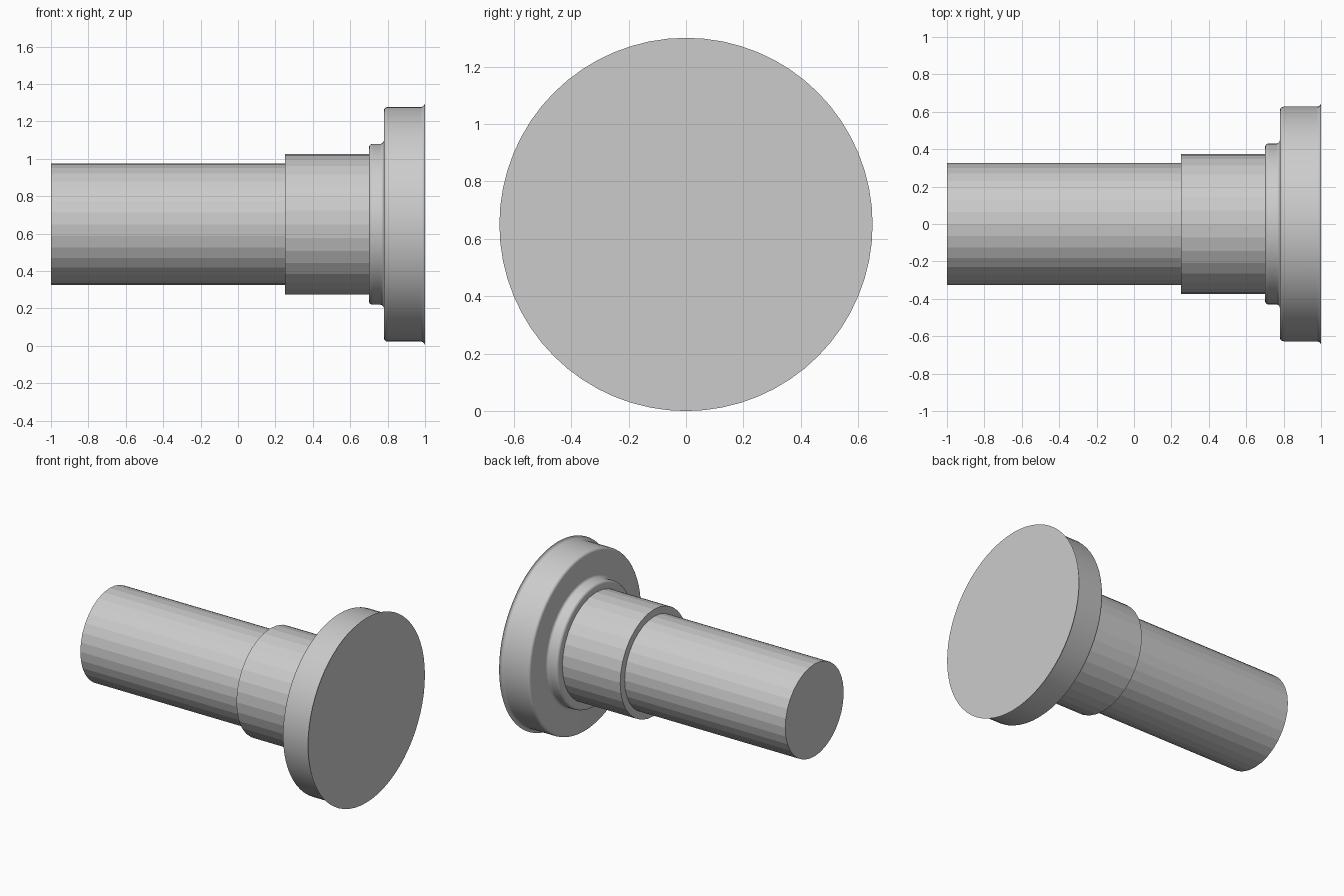
import bpy, bmesh, math

if "Cube" in bpy.data.objects:
    bpy.data.objects.remove(bpy.data.objects["Cube"])

AXIS_Z = 0.65


def arc(cx, cr, rad, a0, a1, n=5):
    """Profile points (x, radius) along a small fillet arc, angles in degrees."""
    pts = []
    for i in range(n + 1):
        a = math.radians(a0 + (a1 - a0) * i / n)
        pts.append((cx + rad * math.cos(a), cr + rad * math.sin(a)))
    return pts


def turned(name, profile, sides, smooth):
    """Revolve a profile about the horizontal x axis and cap both ends."""
    bm = bmesh.new()
    rings = []
    for x, r in profile:
        rings.append([bm.verts.new((x, r * math.cos(2 * math.pi * k / sides),
                                    AXIS_Z + r * math.sin(2 * math.pi * k / sides)))
                      for k in range(sides)])
    for a, b in zip(rings, rings[1:]):
        for k in range(sides):
            j = (k + 1) % sides
            bm.faces.new((a[k], a[j], b[j], b[k]))
    bm.faces.new(rings[0])
    bm.faces.new(rings[-1])
    bmesh.ops.recalc_face_normals(bm, faces=bm.faces)
    mesh = bpy.data.meshes.new(name)
    bm.to_mesh(mesh)
    bm.free()
    obj = bpy.data.objects.new(name, mesh)
    bpy.context.collection.objects.link(obj)
    if smooth:
        bpy.ops.object.select_all(action='DESELECT')
        obj.select_set(True)
        bpy.context.view_layer.objects.active = obj
        bpy.ops.object.shade_smooth_by_angle(angle=math.radians(30))
    return obj


# Faceted shaft and the wider collar
turned("shaft", [(-1.0, 0.325), (0.26, 0.325)], 32, False)
turned("collar", [(0.25, 0.375), (0.71, 0.375)], 32, False)

# Flange: rounded step, fillet into the face, rounded rim, flared lip
flange = [(0.70, 0.41)]
flange += arc(0.72, 0.41, 0.02, 180, 90)[1:]
flange += arc(0.76, 0.45, 0.02, 270, 360)
flange += arc(0.80, 0.607, 0.02, 180, 90)
flange += arc(0.977, 0.65, 0.023, 270, 360)
turned("flange", flange, 64, True)
